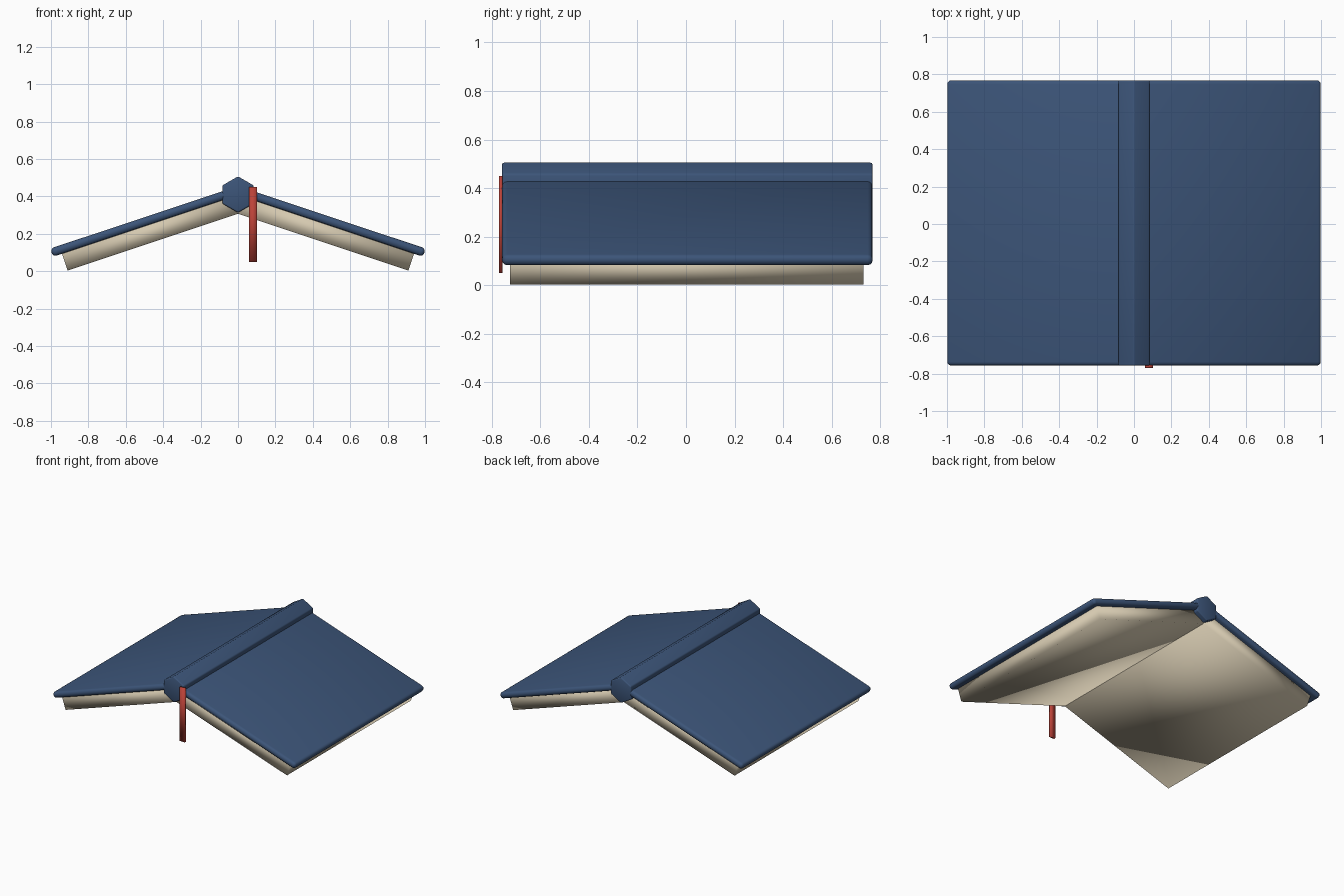
import bpy
import bmesh
from math import radians
from mathutils import Matrix

old = bpy.data.objects.get("Cube")
if old:
    bpy.data.objects.remove(old, do_unlink=True)

TILT = radians(18.4)


def material(name, rgb):
    mat = bpy.data.materials.new(name)
    mat.use_nodes = True
    colour = (*rgb, 1)
    mat.diffuse_color = colour
    mat.node_tree.nodes["Principled BSDF"].inputs["Base Color"].default_value = colour
    return mat


BLUE = material("cover blue", (0.045, 0.09, 0.19))
CREAM = material("page cream", (0.66, 0.58, 0.43))
RED = material("ribbon red", (0.5, 0.055, 0.04))


def finish(name, bm, mat, bevel=0.0, angle=180):
    bmesh.ops.recalc_face_normals(bm, faces=bm.faces)
    mesh = bpy.data.meshes.new(name)
    bm.to_mesh(mesh)
    bm.free()
    mesh.materials.append(mat)
    obj = bpy.data.objects.new(name, mesh)
    bpy.context.collection.objects.link(obj)
    if bevel:
        mod = obj.modifiers.new("rounded edges", 'BEVEL')
        mod.width = bevel
        mod.segments = 3
        mod.limit_method = 'ANGLE'
    bpy.ops.object.select_all(action='DESELECT')
    obj.select_set(True)
    bpy.context.view_layer.objects.active = obj
    if angle < 180:
        bpy.ops.object.shade_smooth_by_angle(angle=radians(angle))
    else:
        bpy.ops.object.shade_smooth()
    return obj


def box(low, high):
    bm = bmesh.new()
    bmesh.ops.create_cube(bm, size=1)
    for v in bm.verts:
        v.co = [(a + b) / 2 + c * (b - a) for a, b, c in zip(low, high, v.co)]
    return bm


def sloped_slab(name, side, length, y_range, thickness, start, mat, bevel=0.0):
    """Slab whose lower inner edge sits at start (x, z) and slopes down outwards."""
    bm = box((0, y_range[0], 0), (length, y_range[1], thickness))
    place = Matrix.Translation((start[0], 0, start[1])) @ Matrix.Rotation(TILT, 4, 'Y')
    bm.transform(Matrix.Scale(side, 4, (1, 0, 0)) @ place)
    finish(name, bm, mat, bevel)


# Two boards and two page blocks, mirrored about the spine
for label, side in (("left", 1), ("right", -1)):
    sloped_slab(label + "_cover", side, 0.99, (-0.757, 0.768), 0.046,
                (0.05, 0.39), BLUE, 0.02)
    sloped_slab(label + "_pages", side, 0.96, (-0.725, 0.73), 0.105,
                (0.0, 0.307), CREAM)

# Six-sided spine along y with a corner on top
bm = bmesh.new()
bmesh.ops.create_cone(bm, cap_ends=True, segments=6, radius1=0.097, radius2=0.097, depth=1.525)
bm.transform(Matrix.Translation((0, 0.0055, 0.41)) @ Matrix.Rotation(radians(90), 4, 'X'))
top = max(v.co.z for v in bm.verts)
if sum(abs(v.co.z - top) < 0.001 for v in bm.verts) > 2:
    bm.transform(Matrix.Translation((0, 0, 0.41)) @ Matrix.Rotation(radians(30), 4, 'Y')
                 @ Matrix.Translation((0, 0, -0.41)))
finish("spine", bm, BLUE, 0.008)

# Ribbon bookmark hanging at the front end
finish("ribbon_bookmark", box((0.058, -0.77, 0.05), (0.102, -0.755, 0.45)), RED)
